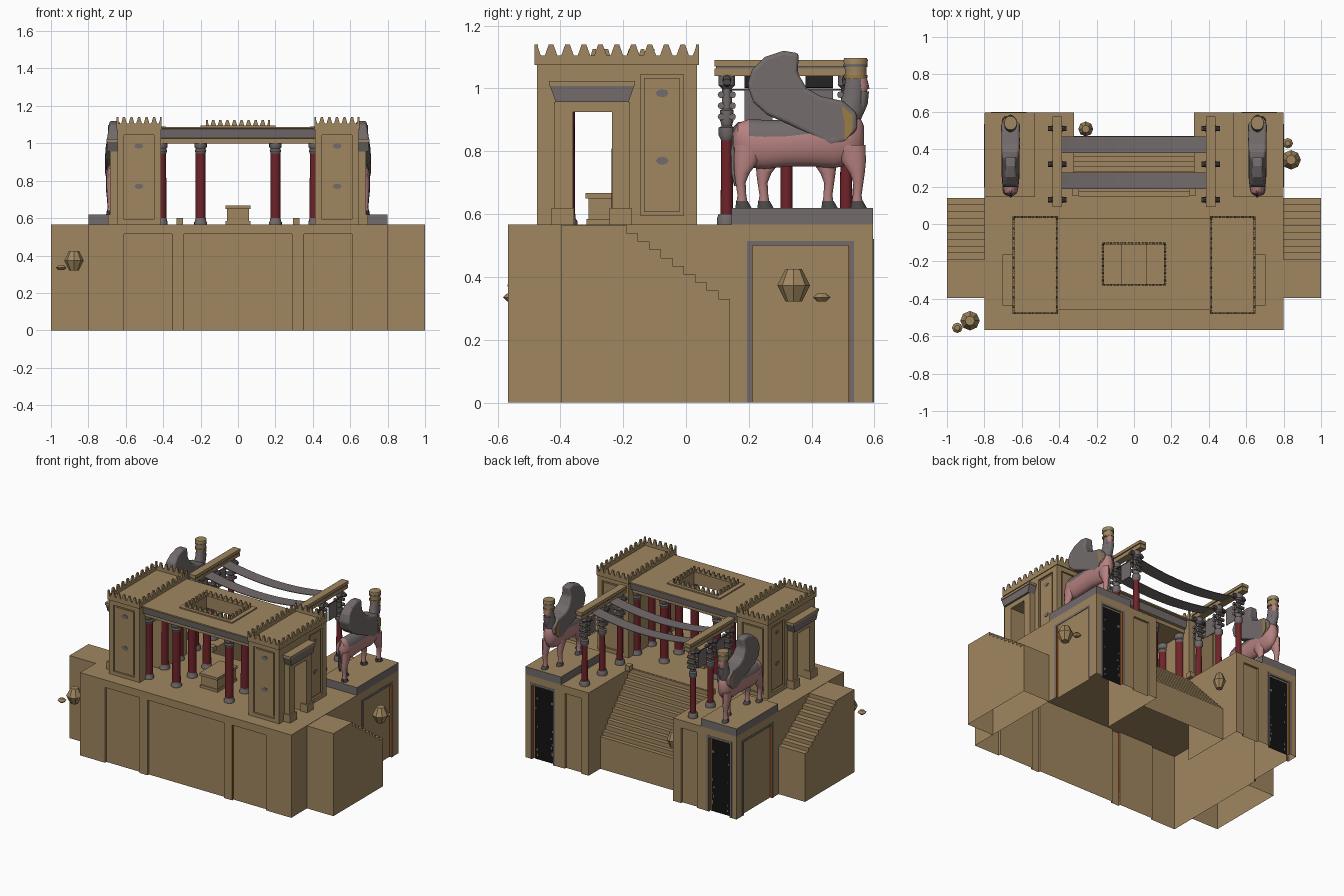
import bpy, bmesh, math, random

if "Cube" in bpy.data.objects:
    bpy.data.objects.remove(bpy.data.objects["Cube"])


def material(name, r, g, b):
    m = bpy.data.materials.new(name)
    m.diffuse_color = (r, g, b, 1)
    m.use_nodes = True
    m.node_tree.nodes["Principled BSDF"].inputs["Base Color"].default_value = m.diffuse_color
    return m


TAN = material("sandstone", .35, .24, .115)
GREY = material("grey_stone", .17, .145, .145)
DARK = material("dark_bronze", .07, .064, .064)
RED = material("red_paint", .16, .017, .022)
PINK = material("pink_stone", .46, .22, .215)
BLACK = material("black_door", .006, .006, .006)
ORANGE = material("orange_glaze", .28, .07, .012)
OCHRE = material("ochre", .32, .2, .06)
smooth = []
random.seed(4)


def finish(name, bm, mat, mirror, drop=None):
    # faces lying on the ground are left open, as in a shell
    bmesh.ops.recalc_face_normals(bm, faces=bm.faces)
    gone = [f for f in bm.faces if all(v.co.z < 1e-4 for v in f.verts) or (drop and drop(f.calc_center_median()))]
    bmesh.ops.delete(bm, geom=gone, context='FACES_ONLY')
    me = bpy.data.meshes.new(name)
    bm.to_mesh(me)
    bm.free()
    me.materials.append(mat)
    ob = bpy.data.objects.new(name, me)
    bpy.context.collection.objects.link(ob)
    if mirror:
        ob.modifiers.new("mirror", 'MIRROR').use_mirror_merge = False
    return ob


def prism(name, pts, axis, a, b, mat=TAN, mirror=False, caps=True, drop=None):
    place = {'x': lambda u, v, t: (t, u, v), 'y': lambda u, v, t: (u, t, v), 'z': lambda u, v, t: (u, v, t)}[axis]
    bm = bmesh.new()
    r0 = [bm.verts.new(place(u, v, a)) for u, v in pts]
    r1 = [bm.verts.new(place(u, v, b)) for u, v in pts]
    n = len(pts)
    for i in range(n):
        j = (i + 1) % n
        bm.faces.new((r0[i], r0[j], r1[j], r1[i]))
    if caps:
        bm.faces.new(r0[::-1])
        bm.faces.new(r1)
    return finish(name, bm, mat, mirror, drop)


def box(name, x0, x1, y0, y1, z0, z1, mat=TAN, mirror=False):
    return prism(name, [(x0, y0), (x1, y0), (x1, y1), (x0, y1)], 'z', z0, z1, mat, mirror)


def loft(name, rings, mat, plane='z', mirror=False, n=14):
    # rings: centre x, y, z and two radii, in the plane across the given axis
    bm = bmesh.new()
    loops = []
    for cx, cy, cz, ra, rb in rings:
        ring = []
        for i in range(n):
            c, s = ra * math.cos(math.tau * i / n), rb * math.sin(math.tau * i / n)
            ring.append(bm.verts.new((cx + c, cy + s, cz) if plane == 'z' else (cx + c, cy, cz + s) if plane == 'y' else (cx, cy + c, cz + s)))
        loops.append(ring)
    for p, q in zip(loops, loops[1:]):
        for i in range(n):
            bm.faces.new((p[i], p[(i + 1) % n], q[(i + 1) % n], q[i]))
    bm.faces.new(loops[0][::-1])
    bm.faces.new(loops[-1])
    ob = finish(name, bm, mat, mirror)
    smooth.append(ob)
    return ob


def paint(ob, mat, test):
    ob.data.materials.append(mat)
    k = len(ob.data.materials) - 1
    for p in ob.data.polygons:
        if test(p.center, p.normal):
            p.material_index = k


def merlons(name, axis, u0, u1, at, n, z0, z1, z2, mirror=False):
    w = (u1 - u0) / n
    pts = [(u1, z0), (u0, z0)]
    for i in range(n):
        u = u0 + i * w
        pts += [(u, z2), (u + w * .14, z2), (u + w * .38, z1), (u + w * .62, z1), (u + w * .86, z2)]
    prism(name, pts + [(u1, z2)], axis, at, at + .01, TAN, mirror)


def symmetric(half):
    return half + [(-x, y) for x, y in reversed(half) if x > 0]


# --- platform shell with recessed wall panels
F, B = -.566, .596
lower = [(0, -.551), (.29, -.551), (.29, F), (.35, F), (.35, -.551), (.61, -.551), (.61, F), (.8, F),
         (.8, .21), (.785, .21), (.785, .52), (.8, .52), (.8, B), (.75, B), (.75, .576), (.59, .576), (.59, B),
         (.5, B), (.5, .581), (.38, .581), (.38, B), (.32, B), (.32, .14), (0, .14)]
prism("platform_walls", symmetric(lower), 'z', 0, .515, TAN, False, False, lambda c: abs(c.x) < .3 and c.y > .13)
prism("platform_top", symmetric([(0, F), (.8, F), (.8, B), (.32, B), (.32, .14), (0, .14)]), 'z', .515, .567)


def stair(y0, z0, y1, z1, n, ystart):
    pts = [(ystart, 0), (ystart, z0), (y0, z0)]
    dy, dz = (y1 - y0) / n, (z0 - z1) / n
    for i in range(n):
        pts += [(y0 + i * dy, z0 - (i + 1) * dz), (y0 + (i + 1) * dy, z0 - (i + 1) * dz)]
    return pts + [(y1, 0)]


prism("side_stairs", stair(-.19, .565, .14, .33, 9, -.396), 'x', .8, 1.0, TAN, True)
prism("back_stairs", stair(.15, .565, .47, .22, 12, .14), 'x', -.32, .32, TAN, False, False, lambda c: c.y < .141)
box("stair_post", .295, .33, .15, .19, .565, .6, TAN, True)

# --- gates in the pedestals
box("back_door", .6, .74, .577, .579, 0, .505, BLACK, True)
for i in range(14):
    x, z = random.choice((.602, .61, .715, .725)), random.uniform(.02, .48)
    box("door_fitting", x, x + random.uniform(.006, .014), .579, .580, z, z + random.uniform(.006, .018), GREY, True)
for x0, x1 in ((.75, .765), (.575, .59)):
    box("back_door_frame", x0, x1, B, .598, 0, .52, GREY, True)
box("back_door_lintel", .575, .765, B, .598, .505, .52, GREY, True)
for y0, y1 in ((.195, .21), (.52, .535)):
    box("side_gate_frame", .8, .802, y0, y1, 0, .515, GREY, True)
box("side_gate_lintel", .8, .802, .195, .535, .5, .515, GREY, True)
for y in (.21, .518):
    box("side_gate_jamb", .786, .8, y, y + .002, 0, .5, ORANGE, True)
for x in (.59, .748):
    box("back_door_jamb", x, x + .002, .578, B, 0, .505, ORANGE, True)
box("front_panel_jamb", .35, .352, -.565, -.551, 0, .515, ORANGE, True)
cap = box("pedestal_cap", .53, .8, .145, B, .567, .62, TAN, True)
paint(cap, GREY, lambda c, n: n.z < .5)

# --- gate towers with a passage through them
prism("tower", [(-.463, .565), (-.36, .565), (-.36, .925), (-.235, .925), (-.235, .565), (.023, .565),
                (.023, 1.08), (-.463, 1.08)], 'x', .412, .633, TAN, True)
box("tower_ledge", .407, .65, -.482, .042, 1.075, 1.084, TAN, True)
for x in (.408, .64):
    merlons("tower_side_merlons", 'x', -.482, .042, x, 10, 1.08, 1.105, 1.14, True)
for y in (-.482, .032):
    merlons("tower_end_merlons", 'y', .408, .65, y, 6, 1.08, 1.105, 1.14, True)
# raised walls around sunken tower panels
for name, y0, y1, yp in (("front", -.475, -.463, -.469), ("back", .023, .035, .023)):
    for x0, x1, z0, z1 in ((.412, .45, .565, 1.08), (.61, .645, .565, 1.08), (.45, .61, .565, .592), (.45, .61, 1.045, 1.08)):
        box("tower_%s_surround" % name, x0, x1, y0, y1, z0, z1, TAN, True)
    box("tower_%s_panel" % name, .462, .598, yp, yp + .006, .604, 1.033, TAN, True)
for y0, y1, z0, z1 in ((-.463, -.36, .565, 1.08), (-.36, -.235, .925, 1.08), (-.235, -.145, .565, 1.08), (-.008, .023, .565, 1.08),
                       (-.145, -.008, .565, .595), (-.145, -.008, 1.045, 1.08)):
    box("tower_side_surround", .633, .645, y0, y1, z0, z1, TAN, True)
box("tower_side_panel", .633, .639, -.133, -.02, .607, 1.033, TAN, True)
for z in (.77, .985):
    loft("front_rosette", [(.53, -.469, z, .024, .014), (.53, -.472, z, .024, .014)], GREY, 'y', True, 8)
    loft("side_rosette", [(.639, -.076, z, .02, .013), (.642, -.076, z, .02, .013)], GREY, 'x', True, 8)

# --- side portals
for y0, y1 in ((-.42, -.36), (-.235, -.178)):
    box("portal_jamb", .645, .685, y0, y1, .565, .955, TAN, True)
    box("portal_jamb_base", .645, .695, y0 - .008, y1 + .004, .565, .62, TAN, True)
box("portal_lintel", .645, .685, -.42, -.178, .925, .957, TAN, True)
prism("portal_cornice", [(-.415, .957), (-.183, .957), (-.165, 1.008), (-.433, 1.008)], 'x', .645, .698, GREY, True)
box("portal_cornice_top", .645, .702, -.436, -.162, 1.008, 1.024, TAN, True)

# --- hall roof around an open light well
prof = [(-.42, 1.0), (-.42, 1.025), (-.437, 1.027), (-.443, 1.076), (-.46, 1.078), (-.46, 1.087), (-.33, 1.087), (-.33, 1.0)]
for name, pts in (("front_roof", prof), ("back_roof", [(-.43 - y, z) for y, z in prof])):
    ob = prism(name, pts, 'x', -.412, .412)
    paint(ob, GREY, lambda c, n: 1.03 < c.z < 1.076 and abs(c.y + .215) > .16 and abs(n.x) < .5)
box("roof_side", .17, .412, -.33, -.1, 1.0, 1.087, TAN, True)
for y0, y1 in ((-.35, -.325), (-.105, -.08)):
    box("light_well_rim_end", -.2, .2, y0, y1, 1.085, 1.095)
    merlons("light_well_merlons", 'y', -.17, .17, y0 + (.02 if y0 < -.2 else -.005), 9, 1.087, 1.096, 1.125)
box("light_well_rim_side", .168, .2, -.325, -.105, 1.085, 1.095, TAN, True)
merlons("light_well_side_merlons", 'x', -.33, -.1, .16, 6, 1.087, 1.096, 1.125, True)

# --- altar
box("altar_body", -.06, .06, -.31, -.11, .565, .65)
box("altar_top", -.068, .068, -.32, -.1, .65, .667)
box("altar_foot", -.066, .066, -.316, -.104, .565, .585)


# --- columns
def turned(name, x, y, prof, mat):
    loft(name, [(x, y, z, r, r) for z, r in prof], mat, 'z', True, 16)


for x in (.2, .41):
    for y in (-.38, -.21, -.05):
        turned("hall_column_base", x, y, [(.565, .034), (.578, .034), (.585, .029), (.6, .028)], GREY)
        turned("hall_column_shaft", x, y, [(.6, .027), (.95, .026)], RED)
        turned("hall_column_capital", x, y, [(.945, .026), (.96, .031), (.97, .026), (.98, .033), (1.0, .033)], GREY)
for y in (.13, .32, .51):
    turned("porch_column_base", .41, y, [(.565, .032), (.585, .032), (.6, .026)], GREY)
    turned("porch_column_shaft", .41, y, [(.6, .02), (.84, .018)], RED)
    turned("porch_capital", .41, y, [(.835, .018), (.85, .026), (.875, .026), (.88, .016), (.9, .022), (.93, .022),
                                     (.935, .016), (1.0, .016), (1.01, .026), (1.045, .026)], GREY)
    for z in (.91, .945, .98):
        for s in (-1, 1):
            loft("capital_scroll", [(.385, y + s * .018, z, .011, .011), (.435, y + s * .018, z, .011, .011)],
                 GREY, 'x', True, 8)
    for s in (-1, 1):
        loft("capital_bracket", [(.41 + s * t, y, z, .014, h) for t, z, h in
                                 ((0, 1.02, .02), (.035, 1.025, .018), (.05, 1.02, .01))], DARK, 'x', True, 8)

# --- porch beams, rods and hangings
box("porch_beam", .388, .432, .09, .575, 1.04, 1.063, TAN, True)
box("porch_beam_band", .392, .428, .095, .57, 1.063, 1.07, GREY, True)
box("porch_beam_top", .385, .435, .09, .575, 1.07, 1.09, TAN, True)
box("hanging_rod", .418, .424, .12, .52, .993, .999, DARK, True)
curve = [(-.4 + .05 * i, 1.005 + .045 * ((i - 8) / 8) ** 2) for i in range(17)]
for y0, y1 in ((.187, .275), (.38, .468)):
    prism("sagging_cloth", curve + [(x, z - .004) for x, z in reversed(curve)], 'y', y0, y1, GREY)
    box("cloth_end", .418, .422, y0, y1, .885, 1.0, GREY, True)

# --- winged bull statues
X = .66
body = loft("bull_body", [(X, y, z, rx, rz) for y, z, rx, rz in (
    (.15, .835, .014, .025), (.165, .832, .034, .058), (.2, .825, .043, .077), (.25, .822, .045, .078), (.32, .825, .046, .074),
    (.4, .832, .047, .08), (.47, .84, .048, .094), (.52, .845, .045, .088), (.55, .848, .034, .07), (.567, .85, .013, .03))],
    PINK, 'y', True, 20)
paint(body, GREY, lambda c, n: c.z > .85 and .2 < c.y < .42)
for y, dx, back in ((.178, .022, 1), (.248, -.022, 1), (.452, -.024, 0), (.545, .024, 0)):
    k = .014 if back else -.012
    loft("bull_leg", [(X + dx, y + o, z, rx, ry) for z, o, rx, ry in (
        (.635, 0, .016, .018), (.66, 0, .014, .014), (.7, -k * .3, .016, .016), (.73, 0, .02, .024),
        (.77, k, .022, .04), (.82, k * 1.6, .022, .045))], PINK, 'z', True, 12)
    loft("bull_hoof", [(X + dx, y + .005, .62, .021, .027), (X + dx, y, .642, .017, .019)], DARK, 'z', True, 10)
loft("bull_tail", [(X, y, z, .007, .009) for y, z in ((.195, .885), (.175, .893), (.158, .875), (.15, .8), (.152, .73), (.162, .69))],
     GREY, 'z', True, 8)
wing = [(.36, 1.112), (.31, 1.12), (.25, 1.1), (.21, 1.06), (.195, 1.01), (.215, .955), (.26, .915), (.33, .885),
        (.4, .85), (.46, .815), (.51, .83), (.545, .87), (.545, .92), (.5, .96), (.43, .975), (.385, 1.0), (.355, 1.05)]
ob = prism("bull_wings", wing, 'x', X - .048, X + .048, GREY, True)
for v in ob.data.vertices:  # the wings lean together towards their tips
    v.co.x = X + (v.co.x - X) * (1 - max(0, v.co.z - .97) * 3)
bev = ob.modifiers.new("rounding", 'BEVEL')
bev.width, bev.segments = .012, 3
for x in (X - .05, X + .048):
    prism("wing_edge_stripe", [(.505, .835), (.53, .865), (.53, .915), (.495, .945), (.505, .89)], 'x', x, x + .002, OCHRE, True)
loft("bull_neck", [(X, .5, .88, .036, .05), (X, .525, .93, .034, .045), (X, .535, .98, .03, .036), (X, .54, 1.03, .028, .033)],
     GREY, 'z', True)
loft("bull_beard", [(X, .55, .92, .02, .016), (X, .557, .95, .023, .022), (X, .562, .99, .024, .021)], GREY, 'z', True)
loft("bull_face", [(X, .556, .985, .02, .019), (X, .56, 1.01, .024, .022), (X, .557, 1.04, .024, .018)], PINK, 'z', True)
loft("bull_nose", [(X, .577, .998, .005, .009), (X, .575, 1.025, .003, .004)], PINK, 'z', True, 6)
loft("bull_crown", [(X, .54, 1.03, .033, .036), (X, .54, 1.06, .032, .035), (X, .54, 1.09, .036, .04), (X, .54, 1.097, .034, .037)],
     TAN, 'z', True)
for z, m in ((1.033, OCHRE), (1.068, GREY)):
    loft("crown_band", [(X, .54, z, .036, .039), (X, .54, z + .01, .036, .039)], m, 'z', True)

# --- loose faceted lamps beside the walls
for x, y, z, r, h in ((.84, .343, .373, .052, .052), (.822, .432, .335, .028, .013), (-.877, -.517, .373, .052, .052),
                      (-.945, -.555, .335, .028, .013), (-.258, .508, .373, .04, .052)):
    ob = loft("stone_lamp", [(x, y, z - h, r * .5, r * .5), (x, y, z, r, r), (x, y, z + h, r * .5, r * .5)], TAN, 'z', False, 8)
    smooth.remove(ob)

bpy.ops.object.select_all(action='DESELECT')
for ob in smooth:
    ob.select_set(True)
bpy.context.view_layer.objects.active = smooth[0]
bpy.ops.object.shade_smooth_by_angle(angle=math.radians(40))
